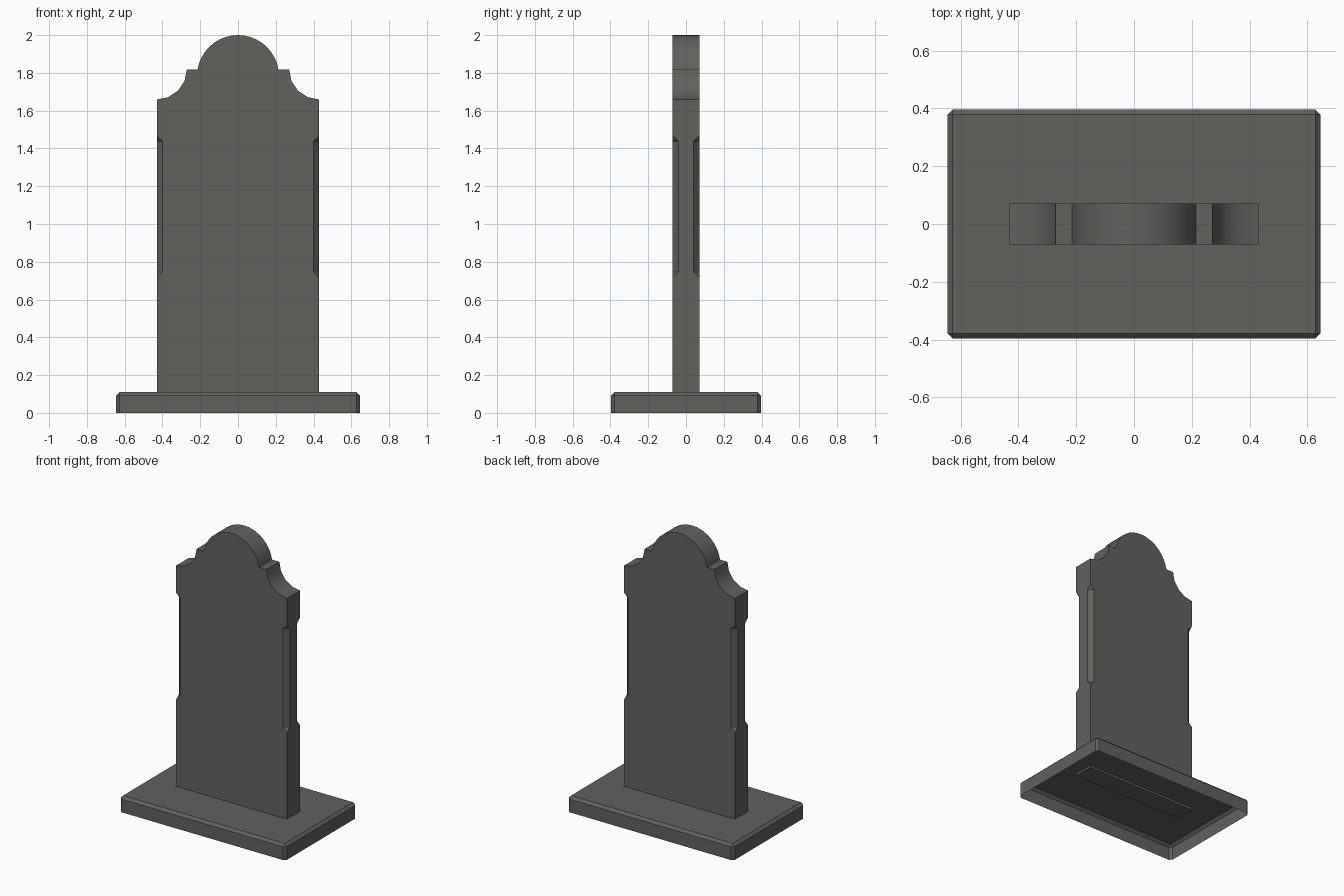
import bpy, bmesh, math

if "Cube" in bpy.data.objects:
    bpy.data.objects.remove(bpy.data.objects["Cube"])

stone = bpy.data.materials.new("dark_grey_stone")
stone.diffuse_color = (0.122, 0.119, 0.111, 1)
stone.use_nodes = True
stone.node_tree.nodes["Principled BSDF"].inputs["Base Color"].default_value = stone.diffuse_color


def finish(bm, name):
    bmesh.ops.recalc_face_normals(bm, faces=bm.faces)
    me = bpy.data.meshes.new(name)
    bm.to_mesh(me)
    bm.free()
    me.materials.append(stone)
    ob = bpy.data.objects.new(name, me)
    bpy.context.collection.objects.link(ob)
    return ob


# base: chamfered plinth, open underneath
bm = bmesh.new()
bmesh.ops.create_cube(bm, size=1)
for v in bm.verts:
    v.co.x *= 1.29
    v.co.y *= 0.792
    v.co.z = (v.co.z + 0.5) * 0.11
edges = [e for e in bm.edges if max(v.co.z for v in e.verts) > 0.05]
bmesh.ops.bevel(bm, geom=edges, offset=0.018, offset_type='OFFSET',
                segments=1, profile=0.5, affect='EDGES')
bm.normal_update()
bmesh.ops.recalc_face_normals(bm, faces=bm.faces)
bottom = [f for f in bm.faces if all(v.co.z < 0.001 for v in f.verts)]
bmesh.ops.delete(bm, geom=bottom, context='FACES')
base = finish(bm, "plinth_base")
# keep outward normals on the open shell
if max(base.data.polygons, key=lambda p: p.center.z).normal.z < 0:
    base.data.flip_normals()

# headstone: right half of the outline, with chamfer stops on the side
W, D, C = 0.43, 0.0715, 0.031
Z0, Z1 = 0.747, 1.438          # full-depth chamfer range
SH, R = 1.818, 0.159           # shoulder height, scoop radius
TR, TZ = 0.2168, 1.7832        # crown arc radius and centre height
right = [(W, 0.095), (W, Z0 - C), (W - C, Z0), (W - C, Z1), (W, Z1 + C)]
for i in range(5):
    a = math.radians(270 - 22.5 * i)
    right.append((W + R * math.cos(a), SH + R * math.sin(a)))
a0 = math.asin((SH - TZ) / TR)
N = 9
for i in range(N + 1):
    a = a0 + (math.pi / 2 - a0) * i / N
    right.append((TR * math.cos(a), TZ + TR * math.sin(a)))
right[-1] = (0, 2.0)
outline = right + [(-x, z) for x, z in reversed(right[:-1])]

bm = bmesh.new()
front = [bm.verts.new((x, -D, z)) for x, z in outline]
back = [bm.verts.new((x, D, z)) for x, z in outline]
bm.faces.new(front)
bm.faces.new(back)
n = len(outline)
skip = {1, 2, 3, n - 3, n - 4, n - 5}
for i in range(n):
    if i not in skip:
        j = (i + 1) % n
        bm.faces.new((front[i], front[j], back[j], back[i]))

# chamfered stretch on each side
for s, ids in ((1, (1, 2, 3, 4)), (-1, (n - 2, n - 3, n - 4, n - 5))):
    c, d, e, f = ids
    inner = []
    for row, y in ((front, -D + C), (back, D - C)):
        g = bm.verts.new((s * W, y, Z0))
        h = bm.verts.new((s * W, y, Z1))
        bm.faces.new((row[d], row[e], h, g))
        bm.faces.new((row[c], row[d], g))
        bm.faces.new((row[e], row[f], h))
        inner.append((g, h))
    (gf, hf), (gb, hb) = inner
    bm.faces.new((front[c], back[c], gb, gf))
    bm.faces.new((gf, gb, hb, hf))
    bm.faces.new((hf, hb, back[f], front[f]))
slab = finish(bm, "headstone_slab")

# smooth arcs, crisp edges
bpy.ops.object.select_all(action='DESELECT')
slab.select_set(True)
bpy.context.view_layer.objects.active = slab
bpy.ops.object.shade_smooth_by_angle(angle=math.radians(30))
